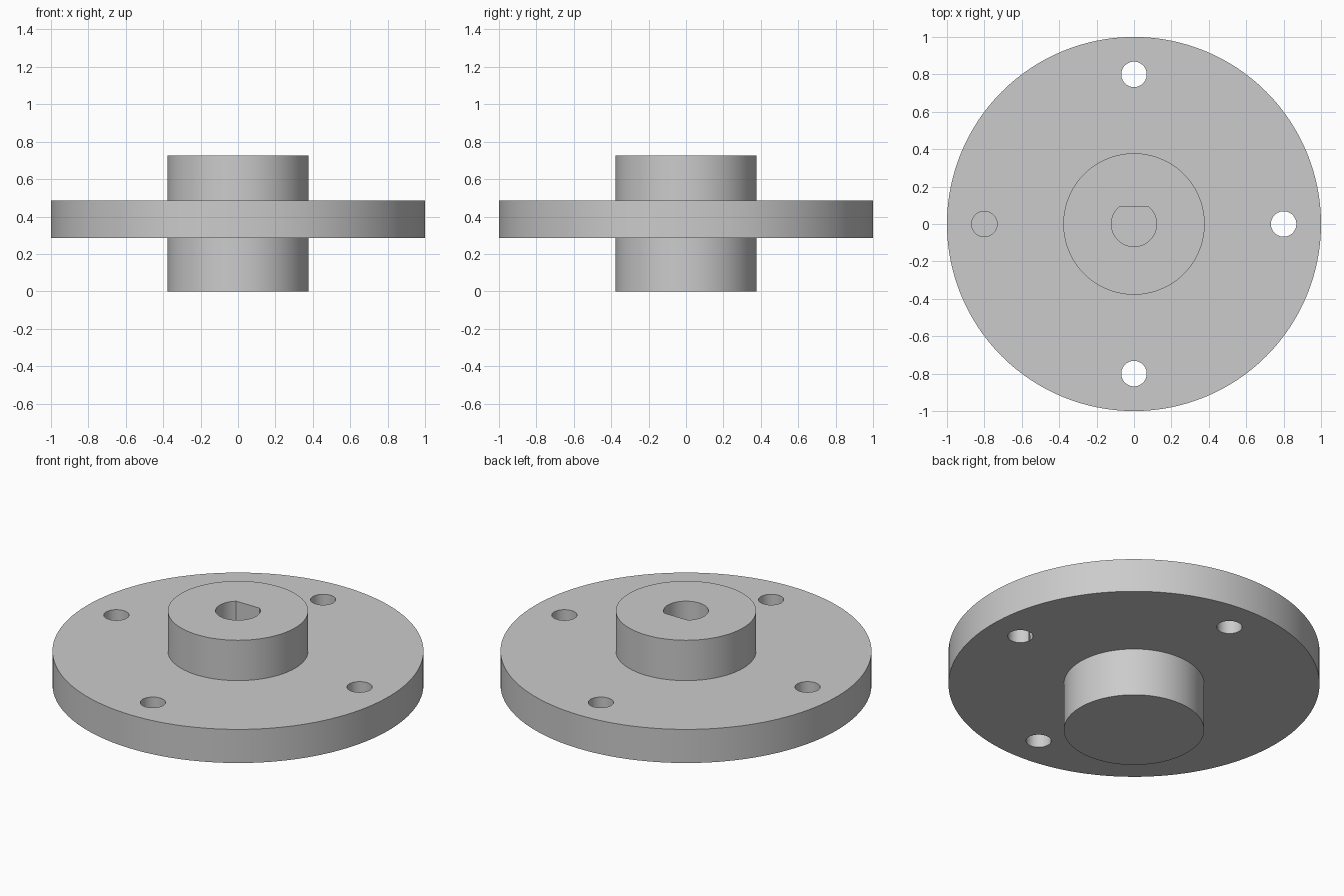
import bpy
import bmesh
from math import asin, cos, pi, sin, sqrt

default = bpy.data.objects.get("Cube")
if default:
    bpy.data.objects.remove(default, do_unlink=True)

HUB_R, FLANGE_R = 0.378, 1.0
FLANGE_LOW, FLANGE_HIGH, TOP = 0.285, 0.485, 0.725
BORE_R, BORE_FLAT, BORE_FLOOR = 0.121, 0.093, 0.285
HOLE_R, HOLE_CIRCLE = 0.068, 0.8

steel = bpy.data.materials.new("plain grey metal")
steel.use_nodes = True
grey = (0.6, 0.6, 0.6, 1)
steel.diffuse_color = grey
steel.node_tree.nodes["Principled BSDF"].inputs["Base Color"].default_value = grey


def loft(name, rings):
    """Join equal-length rings of points into a closed solid with flat end caps."""
    bm = bmesh.new()
    loops = [[bm.verts.new(p) for p in ring] for ring in rings]
    n = len(loops[0])
    for low, high in zip(loops, loops[1:]):
        for i in range(n):
            j = (i + 1) % n
            bm.faces.new((low[i], low[j], high[j], high[i]))
    bm.faces.new(loops[0][::-1])
    bm.faces.new(loops[-1])
    bmesh.ops.recalc_face_normals(bm, faces=bm.faces[:])
    mesh = bpy.data.meshes.new(name)
    bm.to_mesh(mesh)
    bm.free()
    obj = bpy.data.objects.new(name, mesh)
    bpy.context.collection.objects.link(obj)
    mesh.materials.append(steel)
    return obj


def circle(r, z, n, cx=0, cy=0):
    return [(cx + r * cos(2 * pi * i / n), cy + r * sin(2 * pi * i / n), z)
            for i in range(n)]


def cut(body, cutter):
    mod = body.modifiers.new(cutter.name, "BOOLEAN")
    mod.operation = "DIFFERENCE"
    mod.solver = "EXACT"
    mod.object = cutter
    cutter.hide_render = True
    bpy.context.view_layer.objects.active = body
    bpy.ops.object.modifier_apply(modifier=mod.name)
    bpy.data.objects.remove(cutter, do_unlink=True)


# Flange disc with a hub standing out on both sides
profile = [(HUB_R, 0), (HUB_R, FLANGE_LOW), (FLANGE_R, FLANGE_LOW),
           (FLANGE_R, FLANGE_HIGH), (HUB_R, FLANGE_HIGH), (HUB_R, TOP)]
body = loft("flanged_hub", [circle(r, z, 128) for r, z in profile])

# Four bolt holes through the flange
for k in range(4):
    cx, cy = HOLE_CIRCLE * cos(k * pi / 2), HOLE_CIRCLE * sin(k * pi / 2)
    cut(body, loft("bolt_hole", [circle(HOLE_R, z, 48, cx, cy)
                                 for z in (FLANGE_LOW - 0.05, FLANGE_HIGH + 0.05)]))

# Blind D-shaped shaft bore, flat towards the back
start = pi - asin(BORE_FLAT / BORE_R)
sweep = 2 * pi - 2 * (pi / 2 - asin(BORE_FLAT / BORE_R))
steps = 48
d_shape = [(BORE_R * cos(start + sweep * i / steps),
            BORE_R * sin(start + sweep * i / steps)) for i in range(steps + 1)]
cut(body, loft("shaft_bore", [[(x, y, z) for x, y in d_shape]
                              for z in (BORE_FLOOR, TOP + 0.1)]))

# Smooth round walls, crisp rims
bpy.ops.object.select_all(action="DESELECT")
body.select_set(True)
bpy.context.view_layer.objects.active = body
bpy.ops.object.shade_smooth_by_angle(angle=pi / 6)
